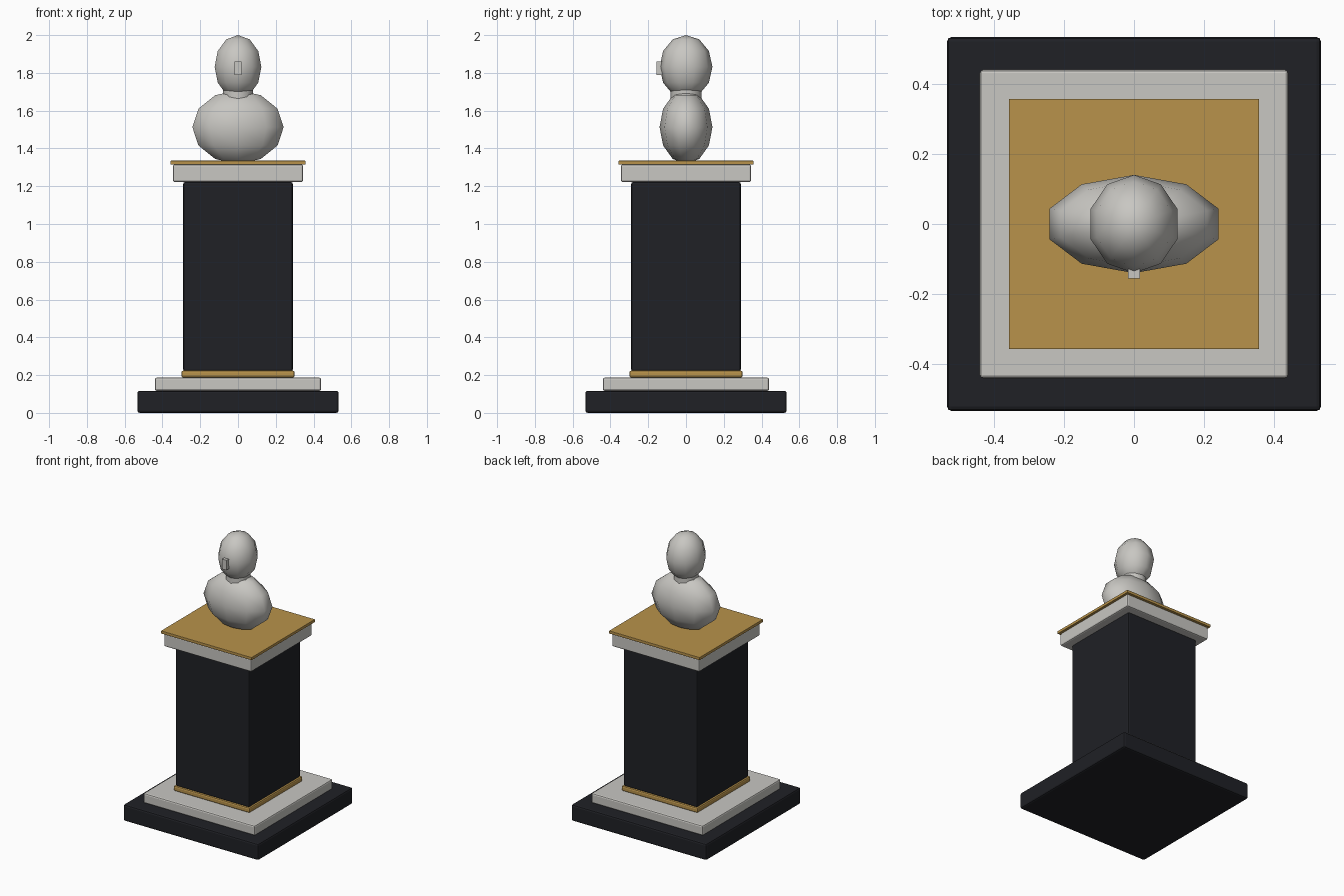
import bpy
from math import radians

if "Cube" in bpy.data.objects:
    bpy.data.objects.remove(bpy.data.objects["Cube"])


def material(name, color):
    m = bpy.data.materials.new(name)
    m.diffuse_color = (*color, 1)
    m.use_nodes = True
    m.node_tree.nodes["Principled BSDF"].inputs["Base Color"].default_value = m.diffuse_color
    return m


DARK = material("dark_stone", (0.014, 0.015, 0.019))
GOLD = material("gold_trim", (0.48, 0.29, 0.07))
MARBLE = material("pale_marble", (0.58, 0.57, 0.54))


def finish(name, mat):
    ob = bpy.context.object
    ob.name = name
    ob.data.materials.append(mat)
    return ob


def slab(name, half, z0, z1, mat, bevel):
    bpy.ops.mesh.primitive_cube_add(size=1, location=(0, 0, (z0 + z1) / 2))
    ob = finish(name, mat)
    ob.scale = (2 * half, 2 * half, z1 - z0)
    bpy.ops.object.transform_apply(location=False, rotation=False, scale=True)
    if bevel:
        mod = ob.modifiers.new("bevel", 'BEVEL')
        mod.width = bevel
        mod.segments = 2
    return ob


def ellipsoid(name, z, radii):
    bpy.ops.mesh.primitive_uv_sphere_add(segments=10, ring_count=6, radius=1,
                                         location=(0, 0, z))
    ob = finish(name, MARBLE)
    ob.scale = radii
    bpy.ops.object.transform_apply(location=False, rotation=False, scale=True)
    bpy.ops.object.shade_smooth()


# Pedestal, bottom to top
slab("plinth", 0.533, 0.0, 0.117, DARK, 0.012)
slab("step", 0.44, 0.117, 0.187, MARBLE, 0.01)
slab("lower_trim", 0.30, 0.187, 0.224, GOLD, 0.01)
slab("shaft", 0.29, 0.22, 1.222, DARK, 0.01)
slab("capital", 0.345, 1.222, 1.315, MARBLE, 0.01)
slab("top_plate", 0.357, 1.315, 1.335, GOLD, 0.002)

# Bust
ellipsoid("shoulders", 1.513, (0.254, 0.14, 0.195))
bpy.ops.mesh.primitive_cylinder_add(vertices=10, radius=0.083, depth=0.14,
                                    location=(0, 0, 1.70))
finish("neck", MARBLE)
bpy.ops.object.shade_smooth_by_angle(angle=radians(40))
ellipsoid("head", 1.832, (0.13, 0.14, 0.168))

# Nose
bpy.ops.mesh.primitive_cube_add(size=1, location=(0, -0.138, 1.825))
finish("nose", MARBLE).scale = (0.035, 0.036, 0.07)
